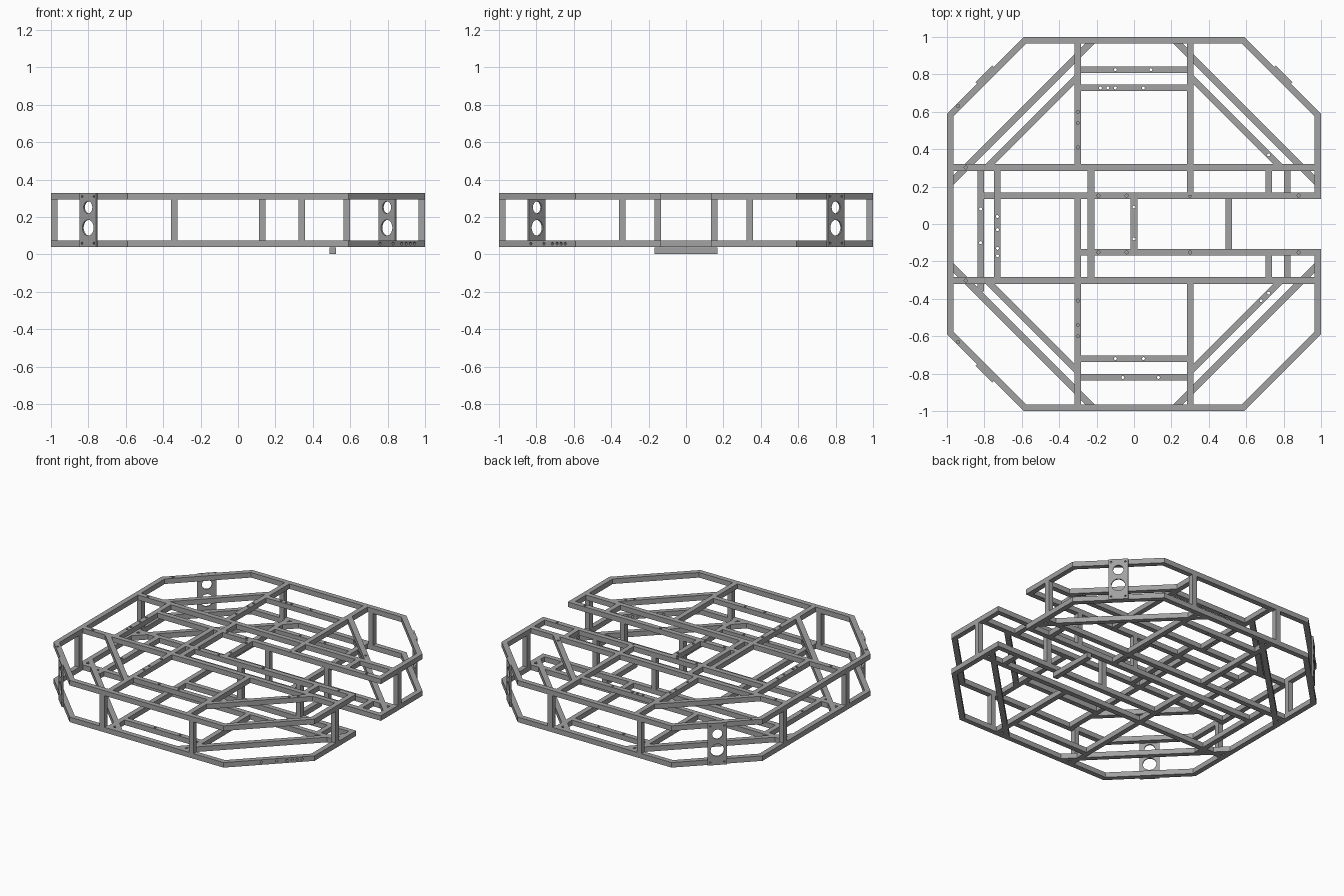
import bpy, bmesh, math
from mathutils import Matrix, Vector

if "Cube" in bpy.data.objects:
    bpy.data.objects.remove(bpy.data.objects["Cube"], do_unlink=True)

steel = bpy.data.materials.new("steel_grey")
steel.use_nodes = True
steel.diffuse_color = (0.36, 0.36, 0.36, 1)
steel.node_tree.nodes["Principled BSDF"].inputs["Base Color"].default_value = (0.36, 0.36, 0.36, 1)

W = 0.035                 # tube size
LOW, HIGH = 0.058, 0.312  # centre heights of both layers
CORNER = 0.59             # octagon corner offset
GAP = 0.135               # half width of the opening
RAIL = 0.152
UP = Vector((0, 0, 1))


def make_object(name, bm):
    bmesh.ops.recalc_face_normals(bm, faces=bm.faces)
    mesh = bpy.data.meshes.new(name)
    bm.to_mesh(mesh)
    bm.free()
    mesh.materials.append(steel)
    ob = bpy.data.objects.new(name, mesh)
    bpy.context.collection.objects.link(ob)
    return ob


def drill(ob, holes, axis=UP, depth=0.1):
    """Cut round holes, each given as (centre, radius), along one axis."""
    bm = bmesh.new()
    turn = axis.to_track_quat('Z', 'Y').to_matrix().to_4x4()
    for centre, radius in holes:
        bmesh.ops.create_cone(bm, cap_ends=True, segments=20, radius1=radius, radius2=radius,
                              depth=depth, matrix=Matrix.Translation(centre) @ turn)
    cutter = make_object("hole_cutter", bm)
    cutter.hide_render = True
    mod = ob.modifiers.new("holes", 'BOOLEAN')
    mod.operation, mod.solver, mod.object = 'DIFFERENCE', 'EXACT', cutter
    graph = bpy.context.evaluated_depsgraph_get()
    cut = bpy.data.meshes.new_from_object(ob.evaluated_get(graph))
    ob.modifiers.clear()
    ob.data = cut
    bpy.data.objects.remove(cutter, do_unlink=True)


def box(name, centre, size, angle=0):
    bm = bmesh.new()
    bmesh.ops.create_cube(bm, size=1, matrix=Matrix.Translation(centre)
                          @ Matrix.Rotation(angle, 4, 'Z') @ Matrix.Diagonal((*size, 1)))
    return make_object(name, bm)


def bar(name, a, b, z, holes=()):
    """Square tube between two plan points; holes are distances along x (or y)."""
    a, b = Vector((*a, z)), Vector((*b, z))
    d = b - a
    ob = box(name, (a + b) / 2, (d.length, W, W), math.atan2(d.y, d.x))
    if holes:
        k = 0 if abs(d.x) > 1e-4 else 1
        drill(ob, [(a + d * ((h - a[k]) / d[k]), 0.008) for h in holes])
    return ob


def x_bar(name, y, x0, x1, z, holes=()):
    return bar(name, (x0, y), (x1, y), z, holes)


def y_bar(name, x, y0, y1, z, holes=()):
    return bar(name, (x, y0), (x, y1), z, holes)


def octagon(name, z):
    """Mitred octagonal tube, open in the middle of the left side."""
    def path(r, c):
        half = [(r, GAP), (r, c), (c, r), (-c, r), (-r, c)]
        return half + [(x, -y) for x, y in reversed(half)]
    bm = bmesh.new()
    inset = W * math.tan(math.pi / 8)
    sections = []
    for o, i in zip(path(1, CORNER), path(1 - W, CORNER - inset)):
        sections.append([bm.verts.new((*p, z + h)) for p, h in
                         ((o, -W / 2), (o, W / 2), (i, W / 2), (i, -W / 2))])
    for s, t in zip(sections, sections[1:]):
        for k in range(4):
            n = (k + 1) % 4
            bm.faces.new((s[k], s[n], t[n], t[k]))
    bm.faces.new(sections[0])
    bm.faces.new(sections[-1])
    return make_object(name, bm)


# Outer rings
lower = octagon("lower_ring", LOW)
drill(lower, [(Vector((x - 0.012, x - 1.59 + 0.012, LOW)), 0.008)
              for x in (0.76, 0.83, 0.875, 0.9, 0.922, 0.944)], Vector((1, -1, 0)), 0.12)
upper = octagon("upper_ring", HIGH)
drill(upper, [(Vector((-0.94, y, HIGH)), 0.008) for y in (-0.63, 0.63)])

# Posts around the rim and along the slot
post_h = HIGH - LOW
mid = (HIGH + LOW) / 2
rim = 1 - W / 2
for sx in (-1, 1):
    for sy in (-1, 1):
        box("rim_post", (sx * 0.342, sy * rim, mid), (W, W, post_h))
        box("rim_post", (sx * rim, sy * 0.342, mid), (W, W, post_h))
for x in (0.13, 0.582):
    for sy in (-1, 1):
        box("slot_post", (x, sy * RAIL, mid), (W, W, post_h))

# Diagonal braces
for sx in (-1, 1):
    for sy in (-1, 1):
        bar("lower_brace", (sx * 0.98, sy * 0.22), (sx * 0.22, sy * 0.98), LOW)
        spots = {(1, 1): (0.72,), (1, -1): (0.68, 0.72)}.get((sx, sy), ())
        bar("upper_brace", (sx * 0.79, sy * 0.3), (sx * 0.3, sy * 0.79), HIGH, spots)

# Members shared by both layers
for layer, z in (("lower", LOW), ("upper", HIGH)):
    for s in (-1, 1):
        x_bar(layer + "_long_beam", s * 0.302, -0.98, 0.98, z,
              (-0.9,) if z == HIGH else ())
        x_bar(layer + "_slot_rail", s * RAIL, -0.3 if s < 0 else (-0.82 if z == LOW else -0.73),
              0.98, z, (-0.23, -0.19, -0.04, 0.3, 0.88) if z == HIGH else ())
        for x in (-0.3, 0.3):
            y_bar(layer + "_cross_beam", x, s * 0.3, s * 0.98, z,
                  (s * 0.41, s * 0.54, s * 0.6) if z == HIGH and x < 0 else ())
    y_bar(layer + "_middle_beam", -0.3, -0.3, RAIL, z)
    y_bar(layer + "_short_beam", 0.3, RAIL, 0.3, z)

# Members of the lower layer only
x_bar("lower_back_tie", 0.825, -0.3, 0.3, LOW, (-0.1, 0.09))
x_bar("lower_front_tie", -0.82, -0.3, 0.3, LOW, (-0.06, 0.13))
y_bar("lower_side_tie", -0.82, -0.36, 0.3, LOW, (0.08, -0.1))

# Members of the upper layer only
x_bar("upper_back_tie", 0.728, -0.3, 0.3, HIGH, (-0.18, -0.14, -0.1, 0.05))
x_bar("upper_front_tie", -0.72, -0.3, 0.3, HIGH, (-0.1, 0.05))
y_bar("upper_side_tie", -0.73, -0.3, 0.3, HIGH, (0.04, -0.03, -0.13, -0.17))
y_bar("upper_inner_tie", -0.23, -0.3, 0.3, HIGH)
y_bar("upper_slot_tie", 0, -RAIL, RAIL, HIGH, (0.09, -0.08))
for s in (-1, 1):
    y_bar("lower_stub", 0.82, s * RAIL, s * 0.3, LOW)
    y_bar("upper_stub", 0.72, s * RAIL, s * 0.3, HIGH)

# Cross bar hung beneath the slot rails
y_bar("under_bar", 0.507, -0.168, 0.168, 0.0205)

# Drilled plates on three corners
for sx, sy in ((-1, -1), (-1, 1), (1, 1)):
    out = Vector((sx, sy, 0)).normalized()
    side = Vector((-out.y, out.x, 0))
    c = out * ((1 + CORNER) / math.sqrt(2) + 0.005) + UP * mid
    plate = box("corner_plate", c, (0.01, 0.125, 0.29), math.atan2(sy, sx))
    holes = [(c + UP * (0.252 - mid), 0.033), (c + UP * (0.143 - mid), 0.043)]
    holes += [(c + side * 0.045 * a + UP * 0.125 * b, 0.006) for a in (-1, 1) for b in (-1, 1)]
    drill(plate, holes, out, 0.05)
